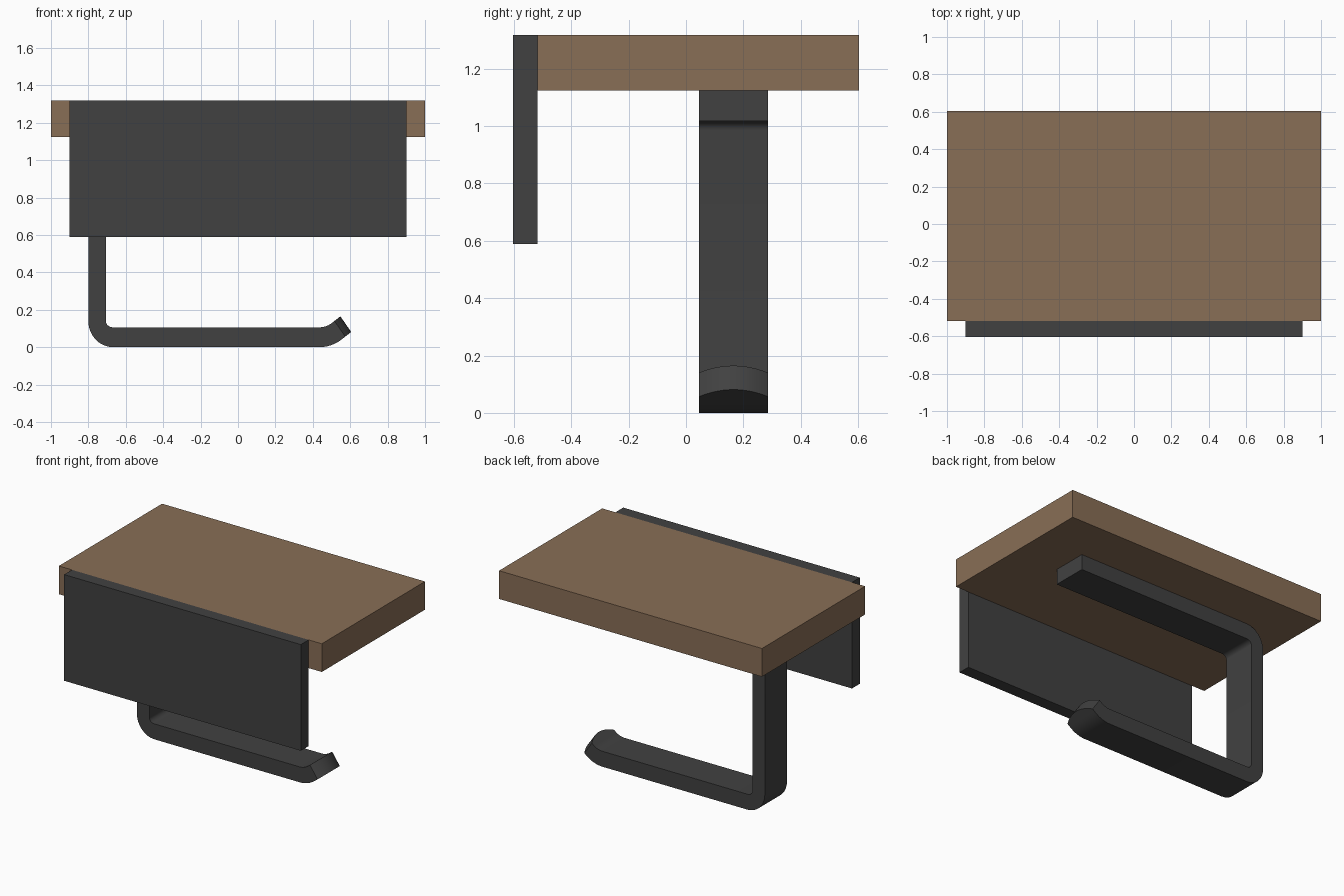
import bpy, bmesh, math
from mathutils import Vector

if "Cube" in bpy.data.objects:
    bpy.data.objects.remove(bpy.data.objects["Cube"])


def material(name, rgb):
    m = bpy.data.materials.new(name)
    m.diffuse_color = (*rgb, 1)
    m.use_nodes = True
    m.node_tree.nodes["Principled BSDF"].inputs["Base Color"].default_value = m.diffuse_color
    return m


wood = material("brown wood", (0.25, 0.156, 0.093))
metal = material("charcoal metal", (0.053, 0.053, 0.053))


def add_object(name, bm, mat):
    bmesh.ops.recalc_face_normals(bm, faces=bm.faces[:])
    mesh = bpy.data.meshes.new(name)
    bm.to_mesh(mesh)
    bm.free()
    mesh.materials.append(mat)
    ob = bpy.data.objects.new(name, mesh)
    bpy.context.collection.objects.link(ob)
    return ob


def box(name, lo, hi, mat):
    lo, hi = Vector(lo), Vector(hi)
    bm = bmesh.new()
    bmesh.ops.create_cube(bm, size=1)
    for v in bm.verts:
        v.co = (lo + hi) / 2 + v.co * (hi - lo)
    return add_object(name, bm, mat)


# Shelf and front plate
box("shelf", (-1, -0.518, 1.124), (1, 0.603, 1.318), wood)
box("front_plate", (-0.9, -0.603, 0.588), (0.9, -0.518, 1.318), metal)

# Holder bar: centre line in the xz plane as (x, z, heading in radians)
path = [(0.66, 1.071, math.pi)]


def arc(cx, cz, r, a0, a1, steps=8):
    """Counter-clockwise bend; heading is tangent to the arc."""
    for i in range(steps + 1):
        a = math.radians(a0 + (a1 - a0) * i / steps)
        path.append((cx + r * math.cos(a), cz + r * math.sin(a), a + math.pi / 2))


R, X, LOW, TOP = 0.085, -0.753, 0.053, 1.071
arc(X + R, TOP - R, R, 90, 180)           # upper corner
arc(X + R, LOW + R, R, 180, 270)          # lower corner
arc(0.435, LOW + 0.15, 0.15, 270, 308)    # upturned tip
path.append(path[-1])                     # end ring, pushed out below

# Sweep a rectangle along the path, with a curved end across the width
COLS, Y0, Y1 = 12, 0.045, 0.286
bm = bmesh.new()
rings = []
for k, (x, z, h) in enumerate(path):
    ring = []
    for side in (1, -1):
        cols = range(COLS + 1) if side == 1 else range(COLS, -1, -1)
        for c in cols:
            u = 2 * c / COLS - 1
            push = 0.022 + 0.04 * (1 - u * u) if k == len(path) - 1 else 0
            ring.append(bm.verts.new((
                x + push * math.cos(h) - side * 0.047 * math.sin(h),
                Y0 + (Y1 - Y0) * c / COLS,
                z + push * math.sin(h) + side * 0.053 * math.cos(h))))
    rings.append(ring)
n = 2 * (COLS + 1)
for a, b in zip(rings, rings[1:]):
    for i in range(n):
        j = (i + 1) % n
        bm.faces.new((a[i], a[j], b[j], b[i]))
for ring in (rings[0], rings[-1]):
    for c in range(COLS):
        bm.faces.new((ring[c], ring[c + 1], ring[n - 2 - c], ring[n - 1 - c]))
bmesh.ops.dissolve_limit(bm, angle_limit=math.radians(0.5),
                         verts=bm.verts[:], edges=bm.edges[:])
bar = add_object("holder_bar", bm, metal)
bpy.context.view_layer.objects.active = bar
bar.select_set(True)
bpy.ops.object.shade_smooth_by_angle(angle=math.radians(30))
